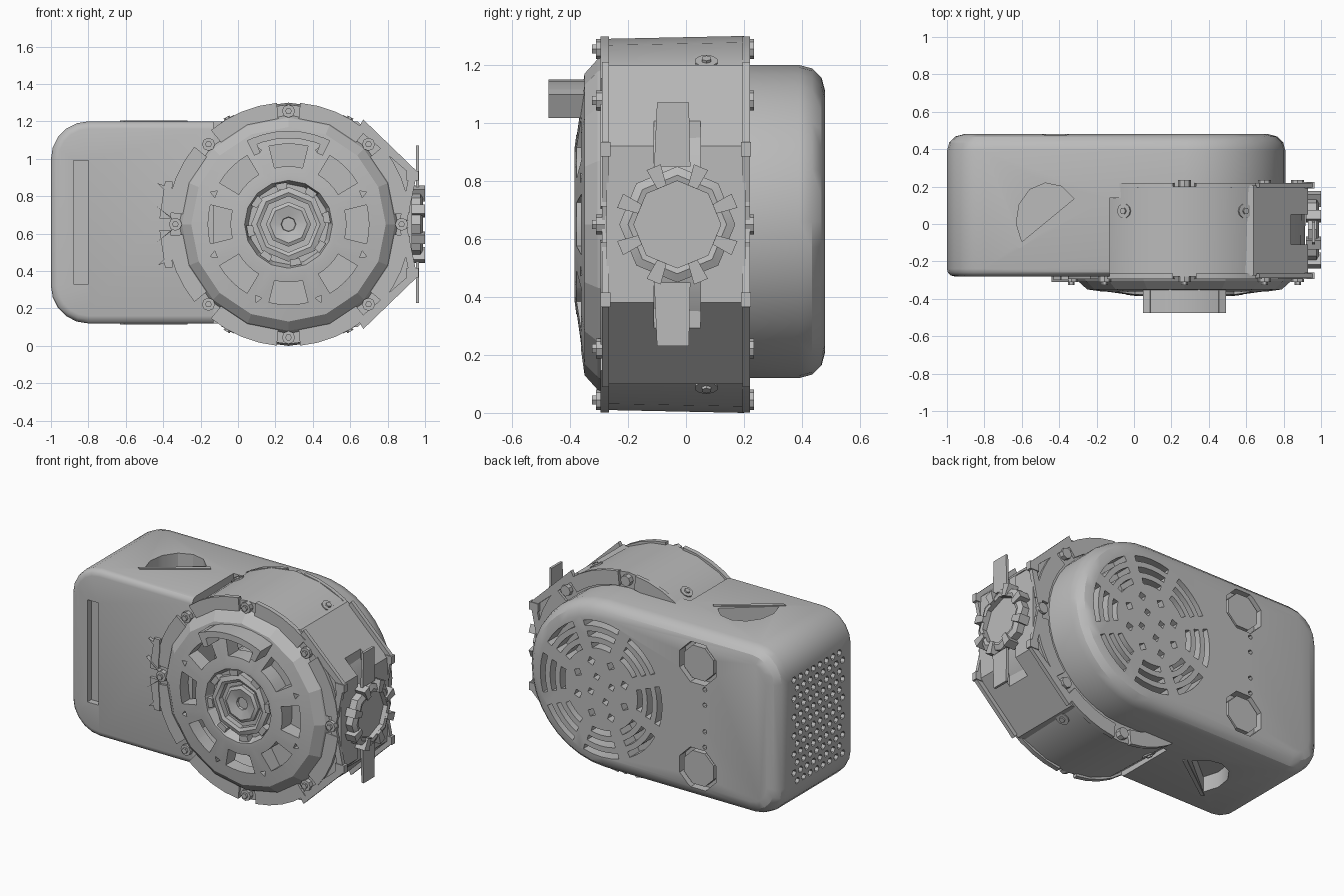
import bpy, bmesh, math
from math import sin, cos, pi, radians

if "Cube" in bpy.data.objects:
    bpy.data.objects.remove(bpy.data.objects["Cube"], do_unlink=True)

mat = bpy.data.materials.new("housing grey")
mat.use_nodes = True
GREY = (0.5, 0.5, 0.5, 1)
mat.diffuse_color = GREY
mat.node_tree.nodes["Principled BSDF"].inputs["Base Color"].default_value = GREY

CX, CZ = 0.27, 0.65          # motor axis
SX, SY = 0.95, -0.03         # side socket position
front = lambda u, v, d: (u, d, v)
motor = lambda u, v, d: (CX + u, d, CZ + v)
side = lambda u, v, d: (d, u, v)
socket = lambda u, v, d: (d, SY + u, CZ + v)
top = lambda u, v, d: (u, v, d)


def prism(bm, pts, place, d0, d1):
    """Extrude a 2D outline between two depths."""
    a = [bm.verts.new(place(u, v, d0)) for u, v in pts]
    b = [bm.verts.new(place(u, v, d1)) for u, v in pts]
    faces = [bm.faces.new(a), bm.faces.new(b[::-1])]
    for i in range(len(a)):
        j = (i + 1) % len(a)
        faces.append(bm.faces.new((a[i], b[i], b[j], a[j])))
    bmesh.ops.recalc_face_normals(bm, faces=faces)


def lathe(bm, profile, place, n):
    """Revolve (radius, depth) points round the depth axis."""
    rings = []
    for r, d in profile:
        count = 1 if r == 0 else n
        rings.append([bm.verts.new(place(r * cos(2 * pi * i / n), r * sin(2 * pi * i / n), d))
                      for i in range(count)])
    for p, q in zip(rings, rings[1:]):
        for i in range(n):
            j = (i + 1) % n
            loop = [p[i % len(p)], p[j % len(p)], q[j % len(q)], q[i % len(q)]]
            bm.faces.new(list(dict.fromkeys(loop)))
    bmesh.ops.recalc_face_normals(bm, faces=bm.faces[:])


def rect(u0, u1, v0, v1):
    return [(u0, v0), (u1, v0), (u1, v1), (u0, v1)]


def ngon(r, n, u=0, v=0, turn=0):
    return [(u + r * cos(turn + 2 * pi * i / n), v + r * sin(turn + 2 * pi * i / n)) for i in range(n)]


def sector(r0, r1, mid, half, n=4):
    ang = [radians(mid - half + 2 * half * i / n) for i in range(n + 1)]
    return [(r1 * cos(a), r1 * sin(a)) for a in ang] + [(r0 * cos(a), r0 * sin(a)) for a in ang[::-1]]


def make(name, bm, smooth=30):
    me = bpy.data.meshes.new(name)
    bm.to_mesh(me)
    bm.free()
    ob = bpy.data.objects.new(name, me)
    bpy.context.collection.objects.link(ob)
    me.materials.append(mat)
    ob["angle"] = smooth
    return ob


def cut(ob, bm):
    cutter = make("cutter", bm)
    mod = ob.modifiers.new("cut", 'BOOLEAN')
    mod.object, mod.solver = cutter, 'EXACT'
    bpy.context.view_layer.objects.active = ob
    bpy.ops.object.modifier_apply(modifier=mod.name)
    bpy.data.objects.remove(cutter, do_unlink=True)


# Controller case: rounded left corners, round right end
outline = [(CX + .54 * cos(radians(a)), .66 + .54 * sin(radians(a))) for a in range(-90, 91, 10)]
for cz, start in ((1.0, 90), (.32, 180)):
    outline += [(-.8 + .2 * cos(radians(start + k)), cz + .2 * sin(radians(start + k))) for k in range(0, 91, 18)]
bm = bmesh.new()
prism(bm, outline, front, -.28, .48)
for y, size in ((.48, .09), (-.28, .04)):
    edges = [e for e in bm.edges if all(abs(v.co.y - y) < 1e-4 for v in e.verts)]
    bmesh.ops.bevel(bm, geom=edges, offset=size, segments=3, affect='EDGES', profile=.5)
case = make("controller_case", bm)
bm = bmesh.new()
prism(bm, rect(-.13, 1.2, -.6, .14), top, -.2, 1.5)
cut(case, bm)

# Openings in the case: front slot, end grille, cable doors, rear vents
bm = bmesh.new()
prism(bm, rect(-.88, -.8, .33, .99), front, -.4, -.24)
for row in range(12):
    for col in range(8):
        u = -.17 + col * .066 + (row % 2) * .033
        prism(bm, ngon(.022, 6, u, .33 + row * .06), side, -1.1, -.96)
door = [(-.46 + .17 * cos(radians(35 + k)), .02 + .2 * sin(radians(35 + k))) for k in range(0, 181, 30)]
for z0, z1 in ((1.1, 1.3), (0, .22)):
    prism(bm, door, top, z0, z1)
for z in (1.0, .32):
    prism(bm, ngon(.14, 8, -.42, z, pi / 8), front, .42, .6)
    for k in (-.05, .05):
        prism(bm, ngon(.015, 6, -.47, .66 + (z - .66) * .4 + k), front, .44, .6)
for k in range(8):
    for r, half in ((.40, 17), (.33, 16), (.26, 14)):
        prism(bm, sector(r, r + .035, k * 45, half), motor, .38, .6)
    a = radians(k * 45 + 22)
    prism(bm, ngon(.028, 4, .18 * cos(a), .18 * sin(a), a), motor, .38, .6)
    if k % 2:
        prism(bm, ngon(.024, 4, .08 * cos(a), .08 * sin(a), a), motor, .38, .6)
cut(case, bm)

# Octagonal plugs in the rear and ledges at the cable doors
bm = bmesh.new()
for z in (1.0, .32):
    prism(bm, ngon(.115, 8, -.42, z, pi / 8), front, .4, .47)
make("rear_plugs", bm)
bm = bmesh.new()
ledge = [(-.63, -.12), (-.61, -.13), (-.27, .11), (-.29, .13)]
for z0, z1 in ((1.15, 1.206), (.114, .17)):
    prism(bm, ledge, top, z0, z1)
make("door_ledges", bm)

# Motor drum, open at the front
bm = bmesh.new()
lathe(bm, [(0, .2), (.65, .2), (.64, -.28), (.52, -.28), (.52, -.05), (0, -.05)], motor, 24)
make("motor_drum", bm)
bm = bmesh.new()
for y0, y1 in ((-.295, -.265), (.195, .22)):
    for k in range(8):
        prism(bm, sector(.56, .652, k * 45 + 22.5, 17), motor, y0, y1)
make("drum_rims", bm)
bm = bmesh.new()
lathe(bm, [(0, -.04), (.29, -.04), (.29, -.3), (0, -.3)], motor, 16)
make("rotor", bm)

# Front cover with eight windows
bm = bmesh.new()
lathe(bm, [(0, -.27), (.59, -.27), (.57, -.305), (.52, -.35), (.47, -.357), (.26, -.385),
           (.235, -.385), (.215, -.33), (0, -.33)], motor, 16)
cover = make("front_cover", bm, 15)
bm = bmesh.new()
for k in range(8):
    prism(bm, sector(.31, .43, k * 45, 14), motor, -.5, -.2)
    a = radians(k * 45 + 22.5)
    prism(bm, ngon(.022, 3, .43 * cos(a), .43 * sin(a), a), motor, -.5, -.32)
cut(cover, bm)

# Hub rings
bm = bmesh.new()
lathe(bm, [(.2, -.32), (.2, -.365), (.17, -.375), (.15, -.365), (.15, -.32)], motor, 8)
lathe(bm, [(.12, -.32), (.12, -.35), (.1, -.36), (.04, -.345), (.035, -.32)], motor, 8)
for k in range(8):
    prism(bm, sector(.19, .225, k * 45 + 10, 8, 1), motor, -.38, -.32)
make("hub_rings", bm)

# Arched hood above the hub
bm = bmesh.new()
prism(bm, sector(.46, .5, 90, 26, 6), motor, -.475, -.33)
for a in (66, 114):
    prism(bm, sector(.41, .5, a, 2.5, 1), motor, -.475, -.33)
make("cover_hood", bm)

# Bolts: axial round both rims, radial on the drum
bm = bmesh.new()
for k in range(8):
    a = radians(k * 45)
    for y0, y1 in ((-.31, -.26), (.19, .235)):
        prism(bm, ngon(.035, 8, .605 * cos(a), .605 * sin(a)), motor, y0, y1)
    prism(bm, ngon(.018, 6, .605 * cos(a), .605 * sin(a)), motor, -.325, -.3)
for deg in (60, 120, 240, 300):
    c, s = cos(radians(deg)), sin(radians(deg))
    radial = lambda u, v, d: (CX + d * c - u * s, .07 + v, CZ + d * s + u * c)
    prism(bm, ngon(.04, 10), radial, .6, .652)
    prism(bm, ngon(.018, 6), radial, .6, .662)
make("bolts", bm)

# Bracket on the case beside the drum
bm = bmesh.new()
for s in (1, -1):
    prism(bm, [(-.42, CZ + s * .03), (-.36, CZ + s * .03), (-.35, CZ + s * .23), (-.39, CZ + s * .23)], front, -.3, -.27)
    prism(bm, [(-.44, CZ + s * .1), (-.32, CZ), (-.36, CZ + s * .04)], front, -.31, -.27)
    prism(bm, [(-.43, CZ + s * .22), (-.35, CZ + s * .14), (-.35, CZ + s * .19)], front, -.3, -.27)
make("side_bracket", bm)

# Angular block on the right of the drum, with a channel for the bar
bm = bmesh.new()
prism(bm, [(.4, .1), (.64, .1), (.93, .38), (.93, .92), (.64, 1.2), (.4, 1.2)], front, -.275, .205)
block = make("side_block", bm)
bm = bmesh.new()
prism(bm, rect(.84, 1.1, -.11, .05), top, -.2, 1.6)
cut(block, bm)

# Sloping edge plates and corner lugs on the block
bm = bmesh.new()
for s in (1, -1):
    slope = [(.64, CZ + s * .51), (.67, CZ + s * .56), (.96, CZ + s * .28), (.93, CZ + s * .26)]
    for y0, y1 in ((-.29, -.265), (.195, .22)):
        prism(bm, slope, front, y0, y1)
        prism(bm, rect(.9, .965, CZ + s * .26 - .025, CZ + s * .26 + .025), front, y0 - .005, y1 + .005)
        prism(bm, [(.86, CZ), (.9, CZ), (.95, CZ + s * .24), (.91, CZ + s * .24)], front, y0, y1)
make("block_plates", bm)

# Socket: octagonal ring, backing disc, clips and upright bar
bm = bmesh.new()
lathe(bm, [(.15, .93), (.2, .93), (.2, .975), (.17, .99), (.15, .985), (.15, .93)], socket, 8)
prism(bm, ngon(.16, 8), socket, .93, .955)
for k in range(8):
    prism(bm, sector(.14, .215, k * 45 + 22.5, 7, 1), socket, .92, 1.0)
make("side_socket", bm)
bm = bmesh.new()
for s in (1, -1):
    prism(bm, [(-.1, CZ + s * .42), (.01, CZ + s * .42), (.015, CZ + s * .2), (-.11, CZ + s * .2)], side, .952, .968)
make("upright_bar", bm)

# Smooth shading with sharp edges kept
bpy.ops.object.select_all(action='DESELECT')
for ob in bpy.context.scene.objects:
    if ob.type == 'MESH' and "angle" in ob:
        ob.select_set(True)
        bpy.context.view_layer.objects.active = ob
        bpy.ops.object.shade_smooth_by_angle(angle=radians(ob["angle"]))
        ob.select_set(False)
